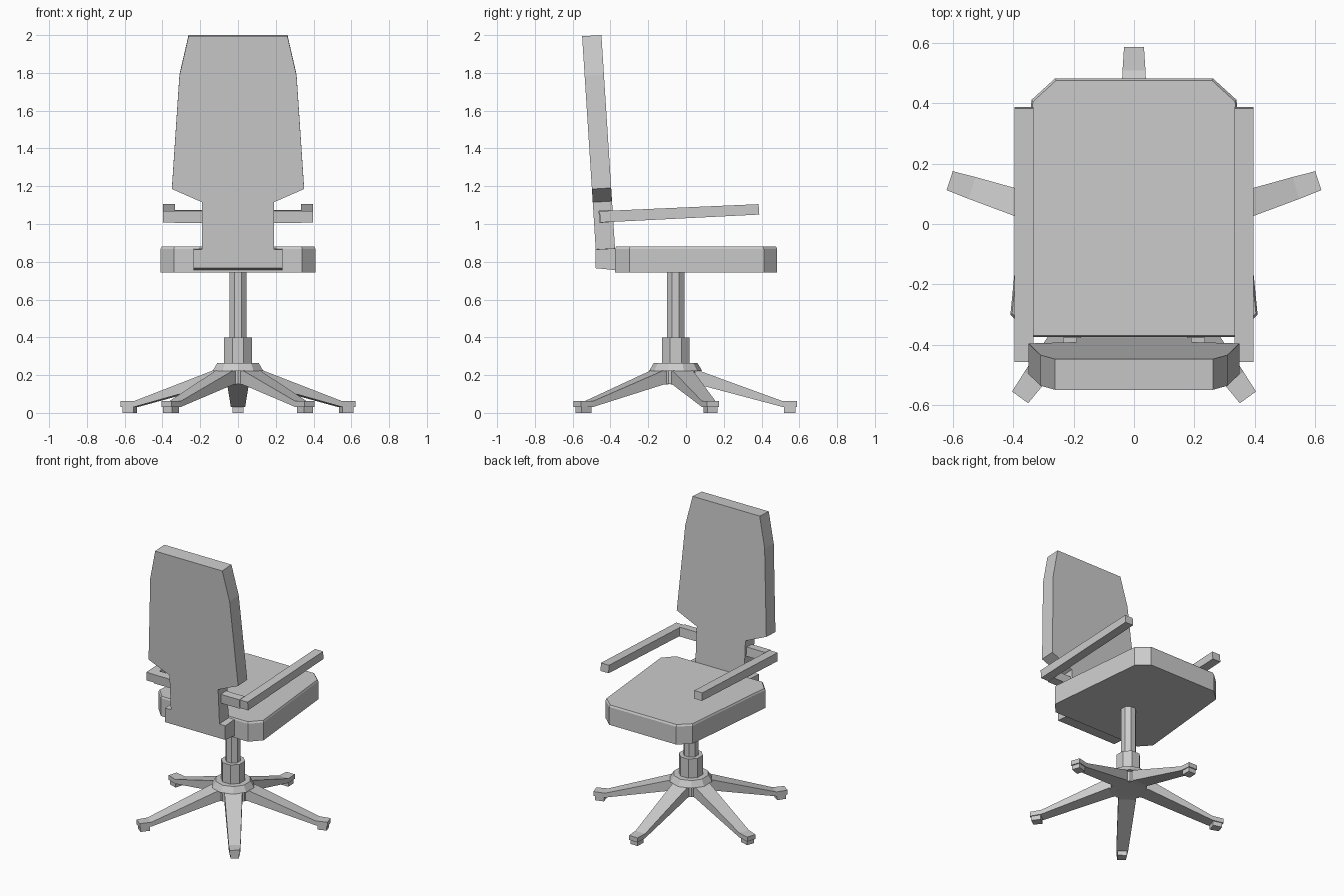
import bpy, bmesh, math
from mathutils import Matrix, Vector

if "Cube" in bpy.data.objects:
    bpy.data.objects.remove(bpy.data.objects["Cube"])

CY = -0.055  # centre of the column and star base


def make_object(name, bm):
    bmesh.ops.recalc_face_normals(bm, faces=bm.faces)
    me = bpy.data.meshes.new(name)
    bm.to_mesh(me)
    bm.free()
    ob = bpy.data.objects.new(name, me)
    bpy.context.collection.objects.link(ob)
    return ob


def loft(name, rings, matrix=Matrix()):
    """Skin a list of equal-length rings and cap both ends."""
    bm = bmesh.new()
    vs = [[bm.verts.new(matrix @ Vector(p)) for p in r] for r in rings]
    for a, b in zip(vs, vs[1:]):
        n = len(a)
        for i in range(n):
            j = (i + 1) % n
            bm.faces.new((a[i], a[j], b[j], b[i]))
    bm.faces.new(vs[0])
    bm.faces.new(vs[-1])
    return make_object(name, bm)


def mirrored(half):
    """Close a right-hand outline across x = 0."""
    return half + [(-x, v) for x, v in reversed(half)]


def turned(name, profile, sides, phase):
    """Low-poly turned part on the column axis from (radius, z) points."""
    return loft(name, [[(r * math.cos(phase + k * math.tau / sides),
                         CY + r * math.sin(phase + k * math.tau / sides), z)
                        for k in range(sides)] for r, z in profile])


def section(r, w, top, bottom):
    return [(r, -w, bottom), (r, w, bottom), (r, w, top), (r, -w, top)]


# Seat: tapered slab with clipped corners
outline = mirrored([(0.34, -0.375), (0.41, -0.30), (0.34, 0.412), (0.262, 0.483)])
loft("seat", [[(x * s, y * s, z) for x, y in outline]
              for z, s in ((0.742, 1.0), (0.868, 1.0), (0.88, 0.986))])

# Backrest: leaning profile with narrow neck and bottom bracket
back = mirrored([(0.235, 0.766), (0.235, 0.865), (0.19, 0.866), (0.19, 1.115),
                 (0.35, 1.185), (0.31, 1.785), (0.262, 1.994)])


def back_y(z):
    return -0.478 - max(0.0, z - 0.87) * 0.064


loft("backrest", [
    [(x, back_y(z), z) for x, z in back],
    [(x, back_y(z) + 0.102, z + (0.006 if z > 0.8 else -0.01)) for x, z in back]])

# Armrests and the brackets joining them to the backrest neck
for side, sx in (("left", -1), ("right", 1)):
    loft(side + "_armrest", [
        [(sx * x, y, z) for x, y, z in
         ((0.333, y0, z0), (0.396, y0, z0), (0.396, y1, z1), (0.333, y1, z1))]
        for y0, z0, y1, z1 in ((-0.453, 1.008, -0.458, 1.068),
                               (0.388, 1.05, 0.384, 1.105))])
    loft(side + "_arm_bracket", [
        [(sx * x, y, z) for y, z in
         ((-0.458, 1.005), (-0.40, 1.01), (-0.405, 1.073), (-0.463, 1.07))]
        for x in (0.18, 0.335)])

# Column, sleeve and hub
turned("column", [(0.05, 0.38), (0.05, 0.75)], 8, math.pi / 8)
turned("sleeve", [(0.079, 0.25), (0.079, 0.40)], 8, math.pi / 8)
turned("hub", [(0.12, 0.152), (0.12, 0.222), (0.14, 0.223), (0.115, 0.265)],
       10, math.pi / 10)

# Five-legged star base with foot pads
for k in range(5):
    m = Matrix.Translation((0, CY, 0)) @ Matrix.Rotation(
        math.radians(90 + 72 * k), 4, 'Z')
    loft(f"base_leg_{k + 1}", [section(0.08, 0.057, 0.235, 0.152),
                               section(0.12, 0.057, 0.225, 0.15),
                               section(0.565, 0.038, 0.063, 0.032),
                               section(0.643, 0.033, 0.062, 0.03)], m)
    loft(f"foot_{k + 1}", [section(0.573, 0.03, 0.035, 0.0),
                           section(0.635, 0.028, 0.035, 0.0)], m)
